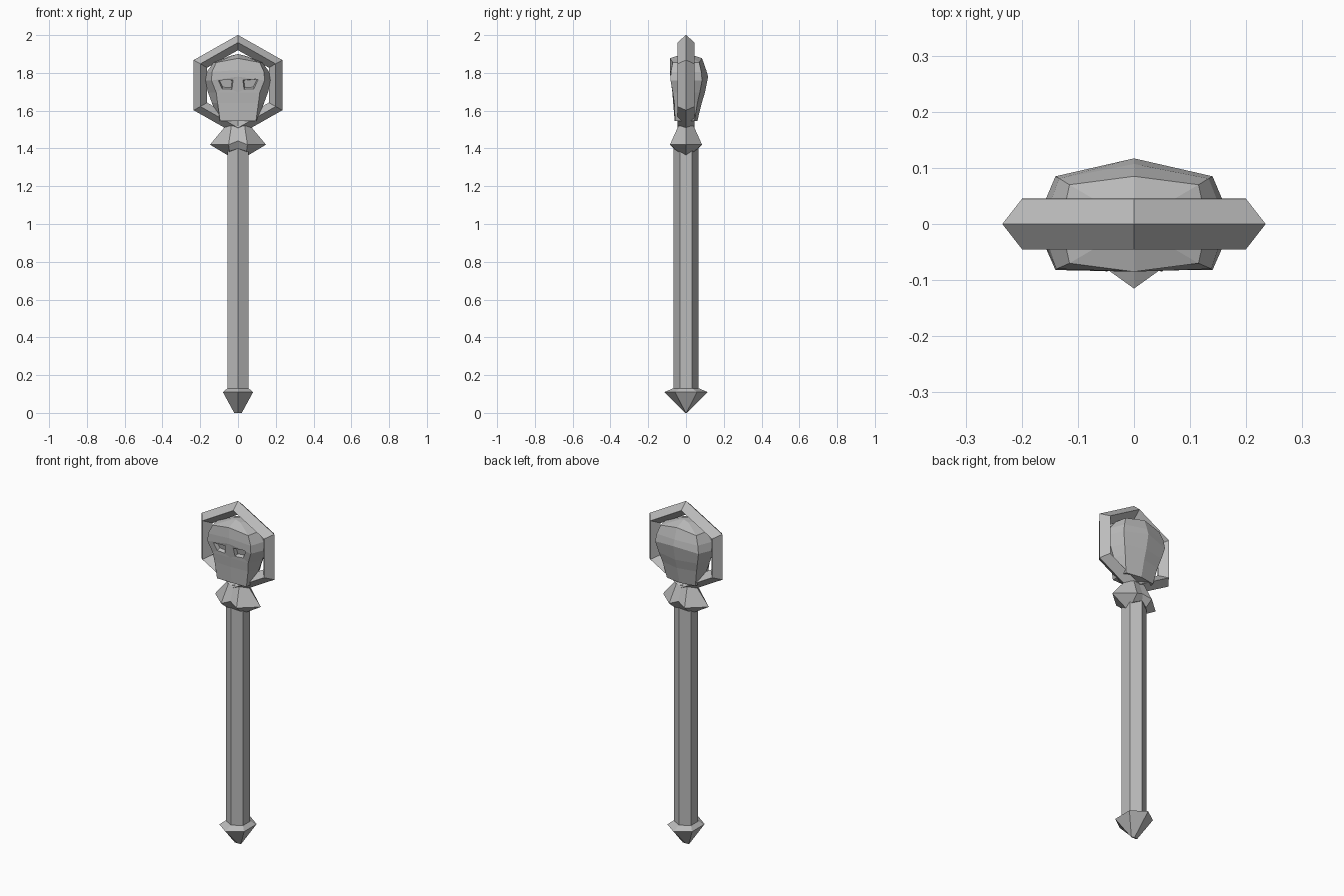
import bpy
import bmesh
import math

cube = bpy.data.objects.get("Cube")
if cube:
    bpy.data.objects.remove(cube, do_unlink=True)

GREY = (0.5, 0.5, 0.5, 1.0)
stone = bpy.data.materials.new("grey_stone")
stone.use_nodes = True
stone.diffuse_color = GREY
stone.node_tree.nodes["Principled BSDF"].inputs["Base Color"].default_value = GREY


def loft(rings, closed=False):
    """Bridge rings of points with quads; cap both ends unless closed."""
    bm = bmesh.new()
    loops = [[bm.verts.new(p) for p in ring] for ring in rings]
    count = len(loops[0])
    pairs = list(zip(loops, loops[1:]))
    if closed:
        pairs.append((loops[-1], loops[0]))
    for low, high in pairs:
        for i in range(count):
            j = (i + 1) % count
            bm.faces.new((low[i], low[j], high[j], high[i]))
    if not closed:
        bm.faces.new(loops[0][::-1])
        bm.faces.new(loops[-1])
    return bm


def finish(bm, name):
    bmesh.ops.remove_doubles(bm, verts=bm.verts[:], dist=0.0005)
    bmesh.ops.recalc_face_normals(bm, faces=bm.faces[:])
    mesh = bpy.data.meshes.new(name)
    bm.to_mesh(mesh)
    bm.free()
    mesh.materials.append(stone)
    obj = bpy.data.objects.new(name, mesh)
    bpy.context.collection.objects.link(obj)
    return obj


def hexagon(rx, tip_y, side_y, z):
    """Six-sided ring with points at front and back."""
    return [(0, -tip_y, z), (rx, -side_y, z), (rx, side_y, z),
            (0, tip_y, z), (-rx, side_y, z), (-rx, -side_y, z)]


def mirrored(half):
    """Complete a half ring (front centre to back centre, x >= 0)."""
    return half + [(-x, y, z) for x, y, z in half[-2:0:-1]]


# Shaft
finish(loft([hexagon(0.056, 0.066, 0.033, z) for z in (0.1, 1.42)]), "shaft")

# Pommel, tapering to a short edge
finish(loft([hexagon(0.02, 0.004, 0.002, 0),
             hexagon(0.08, 0.115, 0.058, 0.11),
             hexagon(0.056, 0.068, 0.034, 0.13)]), "pommel")


# Collar with a long point on each side
def collar_ring(xs, zs, xm, ym, zm, yc, zc):
    return mirrored([(0, -yc, zc), (xm, -ym, zm), (xs, 0, zs),
                     (xm, ym, zm), (0, yc, zc)])


finish(loft([collar_ring(0.056, 1.365, 0.045, 0.045, 1.385, 0.066, 1.4),
             collar_ring(0.148, 1.42, 0.05, 0.085, 1.42, 0.07, 1.44),
             collar_ring(0.065, 1.52, 0.035, 0.04, 1.52, 0.04, 1.52)]),
       "collar")

# Hexagonal frame with a diamond cross-section
SECTION = [(0.267, 0), (0.227, -0.045), (0.186, 0), (0.227, 0.045)]
frame = []
for k in range(6):
    a = math.radians(60 * k)
    frame.append([(r * math.sin(a) * 1.015, y, 1.735 + r * math.cos(a) * 0.995)
                  for r, y in SECTION])
finish(loft(frame, closed=True), "hexagon_frame")


# Skull: each level gives z, centre rise, front and back depths and widths
def skull_ring(z, rise, front_mid, front, side, back, back_mid):
    return mirrored([(0, -front_mid, z + rise), (front[0], -front[1], z),
                     (side, 0, z), (back[0], back[1], z),
                     (0, back_mid, z + rise)])


LEVELS = [
    (1.545, 0, 0.06, (0.095, 0.058), 0.098, (0.092, 0.045), 0.06),
    (1.64, 0, 0.068, (0.108, 0.062), 0.138, (0.11, 0.06), 0.083),
    (1.695, 0, 0.072, (0.115, 0.07), 0.158, (0.125, 0.073), 0.1),
    (1.76, 0.02, 0.083, (0.14, 0.082), 0.176, (0.14, 0.085), 0.117),
    (1.805, 0.01, 0.085, (0.138, 0.08), 0.165, (0.133, 0.081), 0.107),
    (1.855, 0.022, 0.085, (0.115, 0.07), 0.13, (0.115, 0.07), 0.085),
    (1.89, 0.01, 0.02, (0.03, 0.02), 0.04, (0.03, 0.02), 0.02),
]
skull = loft([skull_ring(*level) for level in LEVELS])
bmesh.ops.recalc_face_normals(skull, faces=skull.faces[:])

# Slanted eye sockets recessed in the front
EYE = [(0.108, 1.768), (0.026, 1.762), (0.032, 1.713), (0.084, 1.716)]
skull.faces.ensure_lookup_table()
eyes = []
for f in skull.faces:
    c = f.calc_center_median()
    if f.normal.y < -0.8 and 1.7 < c.z < 1.77 and abs(c.x) < 0.1:
        eyes.append(f)
bmesh.ops.inset_individual(skull, faces=eyes, thickness=0.012)
for f in eyes:
    for v in f.verts:
        x, z = min(EYE, key=lambda p: math.hypot(p[0] - abs(v.co.x), p[1] - v.co.z))
        v.co.x = math.copysign(x, v.co.x)
        v.co.z = z
bmesh.ops.inset_individual(skull, faces=eyes, thickness=0.007, depth=-0.02)
finish(skull, "skull")
